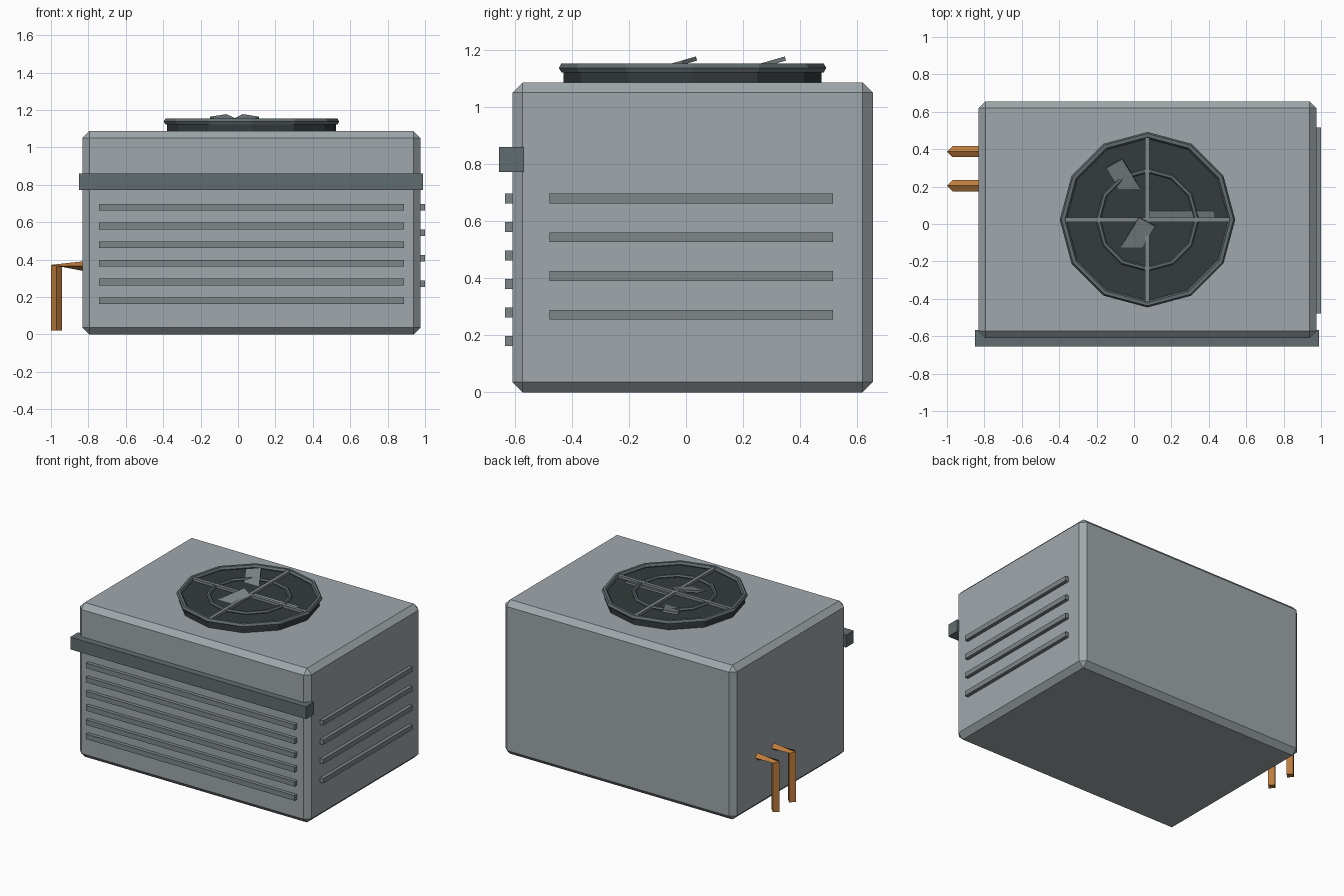
import bpy, bmesh, math
from mathutils import Vector, Matrix

if "Cube" in bpy.data.objects:
    bpy.data.objects.remove(bpy.data.objects["Cube"])

CX, CY = 0.072, 0.023      # centre of cabinet and fan


def material(name, rgb):
    m = bpy.data.materials.new(name)
    m.diffuse_color = (*rgb, 1)
    m.use_nodes = True
    m.node_tree.nodes["Principled BSDF"].inputs["Base Color"].default_value = m.diffuse_color
    return m


CASE = material("case_grey", (0.35, 0.39, 0.41))
SLAT = material("slat_grey", (0.21, 0.24, 0.25))
TRIM = material("trim_grey", (0.12, 0.15, 0.16))
DARK = material("fan_dark", (0.035, 0.043, 0.046))
COPPER = material("copper", (0.50, 0.20, 0.045))


def finish(name, bm, mat):
    bmesh.ops.recalc_face_normals(bm, faces=bm.faces)
    me = bpy.data.meshes.new(name)
    bm.to_mesh(me)
    bm.free()
    me.materials.append(mat)
    ob = bpy.data.objects.new(name, me)
    bpy.context.collection.objects.link(ob)
    return ob


def box(name, lo, hi, mat, rot=Matrix.Identity(4)):
    lo, hi = Vector(lo), Vector(hi)
    bm = bmesh.new()
    scale = Matrix.Diagonal((*(hi - lo), 1))
    bmesh.ops.create_cube(bm, size=1, matrix=Matrix.Translation((lo + hi) / 2) @ rot @ scale)
    return finish(name, bm, mat)


def loft(name, rings, mat, closed=False):
    """Skin a list of equal-sized point rings; closed joins last to first."""
    bm = bmesh.new()
    rows = [[bm.verts.new(p) for p in r] for r in rings]
    n = len(rows[0])
    pairs = list(zip(rows, rows[1:])) + ([(rows[-1], rows[0])] if closed else [])
    for a, b in pairs:
        for i in range(n):
            j = (i + 1) % n
            bm.faces.new((a[i], a[j], b[j], b[i]))
    if not closed:
        bm.faces.new(rows[0])
        bm.faces.new(rows[-1])
    return finish(name, bm, mat)


def ring(name, major, minor, z, mat, sides=12, tube=6):
    rings = []
    for i in range(sides):
        a = math.tau * i / sides
        row = []
        for k in range(tube):
            t = math.tau * k / tube
            r = major + minor * math.cos(t)
            row.append((CX + r * math.cos(a), CY + r * math.sin(a), z + minor * math.sin(t)))
        rings.append(row)
    return loft(name, rings, mat, closed=True)


# Cabinet with chamfered edges
cabinet = box("cabinet", (-0.831, -0.609, 0), (0.975, 0.655, 1.087), CASE)
bev = cabinet.modifiers.new("chamfer", "BEVEL")
bev.width, bev.segments = 0.036, 1

# Front trim band and louvre slats
box("front_band", (-0.85, -0.655, 0.773), (0.99, -0.568, 0.86), TRIM)
for i in range(6):
    z = 0.18 + 0.1 * i
    box(f"front_slat_{i + 1}", (-0.743, -0.635, z - 0.018), (0.887, -0.595, z + 0.018), SLAT)
for i in range(4):
    z = 0.272 + 0.136 * i
    box(f"side_slat_{i + 1}", (0.955, -0.478, z - 0.017), (1.0, 0.516, z + 0.017), SLAT)

# Fan housing, rim and guard
bm = bmesh.new()
bmesh.ops.create_cone(bm, cap_ends=True, segments=12, radius1=0.452, radius2=0.452, depth=0.084,
                      matrix=Matrix.Translation((CX, CY, 1.09)) @ Matrix.Rotation(0, 4, "Z"))
# a vertex must point along +x, as on the rim
finish("fan_housing", bm, DARK)
ring("fan_rim", 0.451, 0.018, 1.138, TRIM)
ring("guard_ring", 0.263, 0.013, 1.138, TRIM)
box("guard_bar_x", (CX - 0.45, CY - 0.012, 1.126), (CX + 0.45, CY + 0.012, 1.15), SLAT)
box("guard_bar_y", (CX - 0.012, CY - 0.45, 1.126), (CX + 0.012, CY + 0.45, 1.15), SLAT)

# Fan blades, all pitched the same way
for i in range(3):
    a = math.tau * i / 3
    c = Vector((CX + 0.18 * math.cos(a), CY + 0.18 * math.sin(a), 1.122))
    h = Vector((0.175, 0.05, 0.0075))
    box(f"fan_blade_{i + 1}", c - h, c + h, SLAT,
        Matrix.Rotation(0.28, 4, "X") @ Matrix.Rotation(a, 4, "Z"))

# Copper pipes: diamond section, out of the left side and down
R = 0.03
for i, y in enumerate((0.205, 0.387)):
    def level(z, tip=0.0):
        return [(-0.97 - R, y, z + tip), (-0.97, y + R, z), (-0.97 + R, y, z - tip), (-0.97, y - R, z)]
    x, z = -0.80, 0.364
    wall = [(x, y, z + R), (x, y + R, z), (x, y, z - R), (x, y - R, z)]
    loft(f"pipe_{i + 1}", [wall, level(0.367, 0.005), level(0.02)], COPPER)
